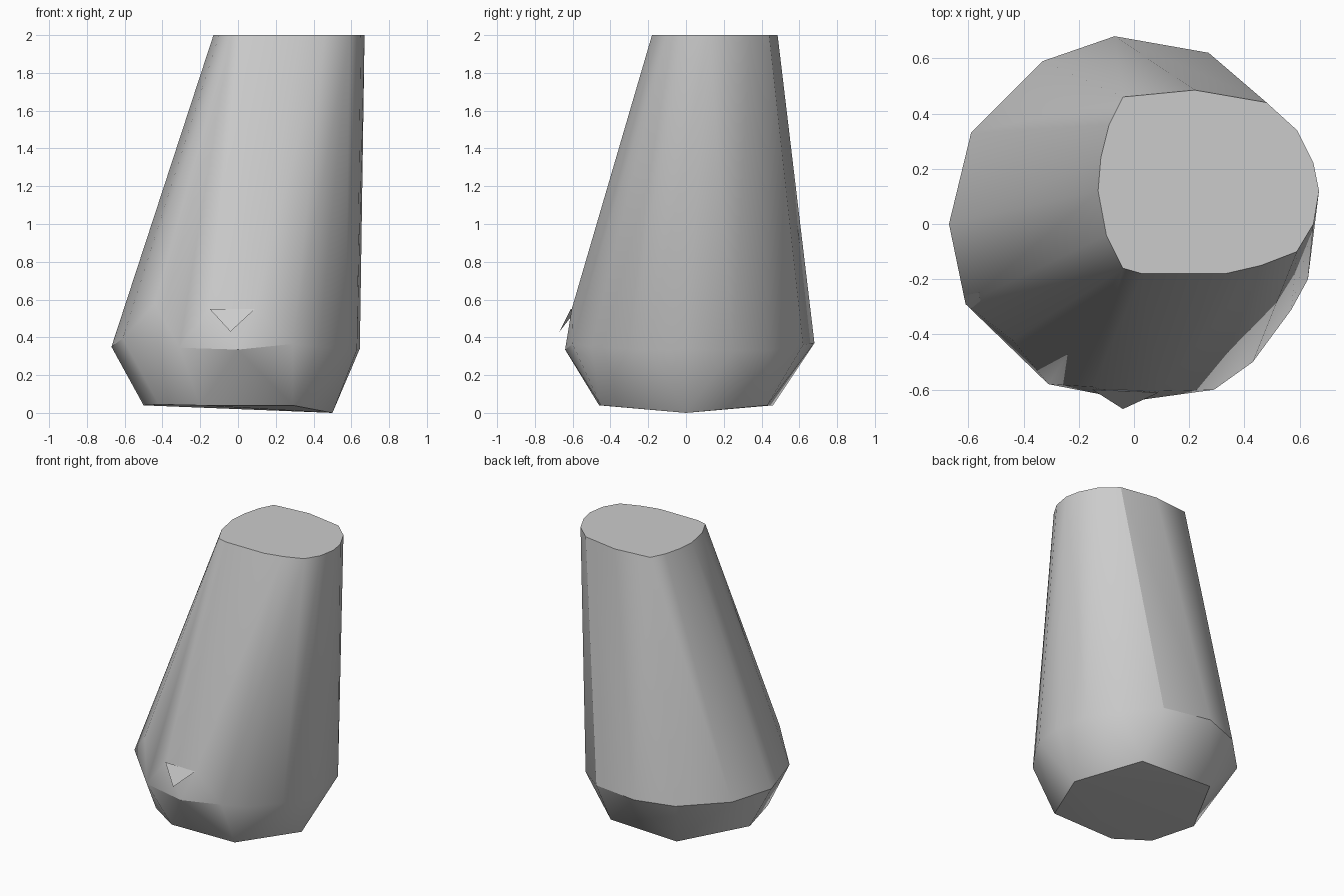
import bpy
import bmesh
import math

cube = bpy.data.objects.get("Cube")
if cube:
    bpy.data.objects.remove(cube, do_unlink=True)

# One plain stone colour
grey = bpy.data.materials.new("stone_grey")
grey.use_nodes = True
colour = (0.6, 0.6, 0.6, 1.0)
grey.diffuse_color = colour
shader = grey.node_tree.nodes["Principled BSDF"]
shader.inputs["Base Color"].default_value = colour
shader.inputs["Roughness"].default_value = 0.8

# Cross-sections of the leaning stub, counter-clockwise from +x
TOP_HEIGHT = 2.0
top_rim = [
    (.67, .12), (.65, .22), (.59, .34), (.48, .44), (.22, .485), (-.04, .46),
    (-.09, .36), (-.12, .24), (-.13, .12), (-.10, -.04), (-.04, -.16),
    (.03, -.18), (.33, -.18), (.46, -.15), (.59, -.10), (.65, 0),
]
shoulder = [
    (.645, 0, .34), (.61, .25, .33), (.48, .44, .33), (.27, .62, .36),
    (-.07, .68, .37), (-.33, .59, .36), (-.59, .33, .36), (-.67, 0, .35),
    (-.61, -.29, .395), (-.31, -.58, .345), (0, -.64, .335),
    (.29, -.6, .365), (.43, -.5, .35), (.57, -.31, .34), (.63, -.2, .335),
]
front_bulge = [(-.44, -.42, .58), (-.15, -.59, .55), (.09, -.605, .55)]
base = [
    (.5, 0, 0), (.29, .43, .04), (-.25, .46, .04), (-.5, 0, .04),
    (-.42, -.32, .045), (-.2, -.46, .04), (.29, -.45, .04),
]
splinter = [(-.15, -.6, .55), (-.04, -.67, .43), (.09, -.61, .55), (-.04, -.6, .52)]


def faceted_solid(name, points, smooth_angle):
    """Wrap a skin around the points and shade it with sharp creases."""
    bm = bmesh.new()
    for point in points:
        bm.verts.new(point)
    hull = bmesh.ops.convex_hull(bm, input=bm.verts[:])
    loose = [v for v in bm.verts if not v.link_faces]
    bmesh.ops.delete(bm, geom=loose, context="VERTS")
    bmesh.ops.dissolve_limit(bm, angle_limit=math.radians(1),
                             verts=bm.verts[:], edges=bm.edges[:])
    bmesh.ops.recalc_face_normals(bm, faces=bm.faces[:])
    mesh = bpy.data.meshes.new(name)
    bm.to_mesh(mesh)
    bm.free()
    mesh.materials.append(grey)
    obj = bpy.data.objects.new(name, mesh)
    bpy.context.collection.objects.link(obj)
    bpy.ops.object.select_all(action="DESELECT")
    obj.select_set(True)
    bpy.context.view_layer.objects.active = obj
    bpy.ops.object.shade_smooth_by_angle(angle=math.radians(smooth_angle))
    return obj


# Leaning body with a chamfered foot
rim = [(x, y, TOP_HEIGHT) for x, y in top_rim]
faceted_solid("stub_body", rim + shoulder + front_bulge + base, 30)

# Small chip standing off the front
faceted_solid("front_splinter", splinter, 10)
